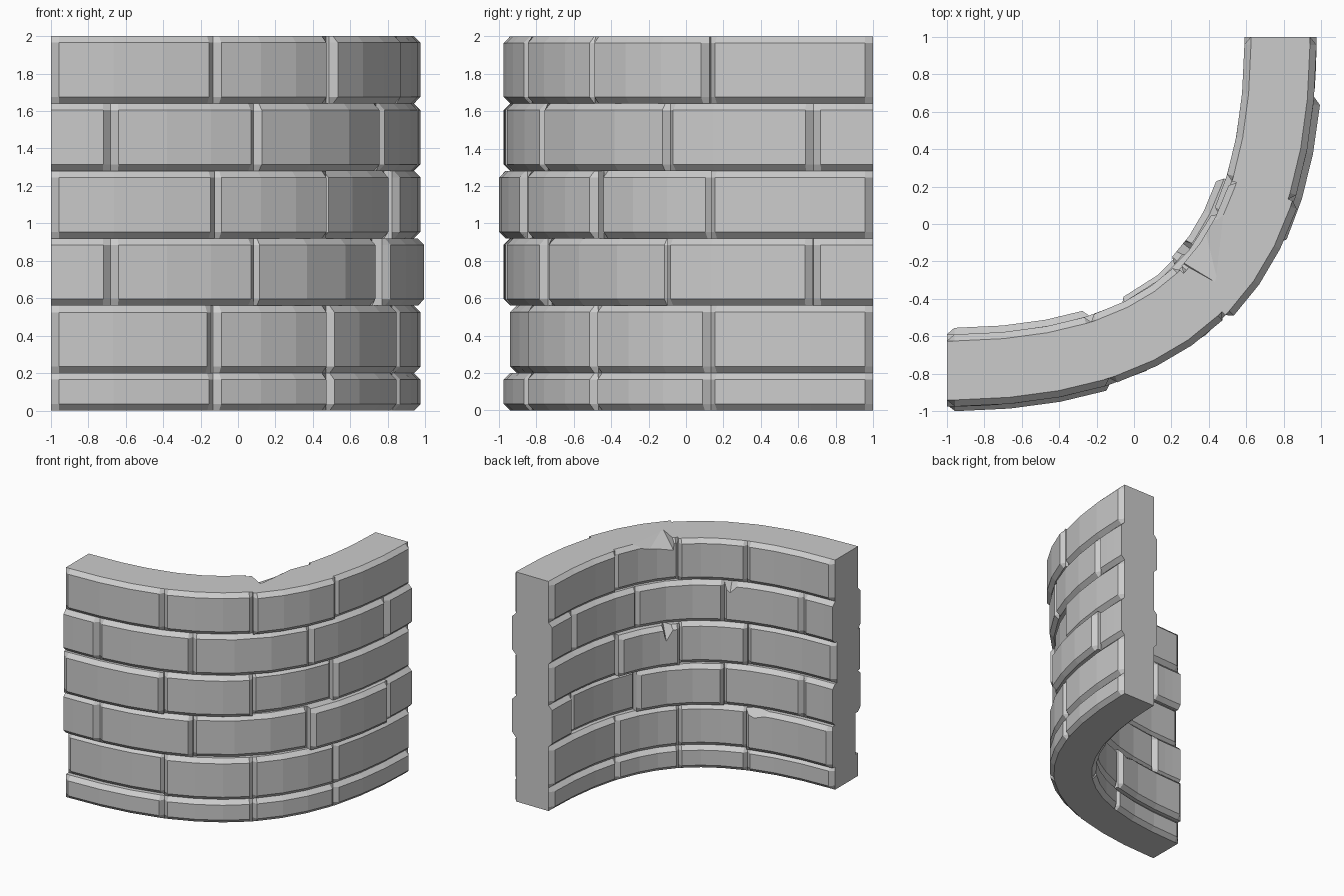
import bpy, bmesh
from mathutils import Vector

if "Cube" in bpy.data.objects:
    bpy.data.objects.remove(bpy.data.objects["Cube"])

T, B, E, H = 0.385, 0.035, 0.975, 1.35   # wall thickness, bevel, curve end, handle length


def pos(t, n, z):
    """Point on the curved plan at parameter t, n inward from the outer face."""
    p = [Vector(c) for c in ((-1, -E), (-1 + H, -E), (E, 1 - H), (E, 1))]
    s = 1 - t
    q = s**3 * p[0] + 3 * s * s * t * p[1] + 3 * s * t * t * p[2] + t**3 * p[3]
    d = (s * s * (p[1] - p[0]) + 2 * s * t * (p[2] - p[1]) + t * t * (p[3] - p[2])).normalized()
    return Vector((q.x - d.y * n, q.y + d.x * n, z))


def finish(bm, name):
    bmesh.ops.recalc_face_normals(bm, faces=bm.faces)
    me = bpy.data.meshes.new(name)
    bm.to_mesh(me)
    bm.free()
    ob = bpy.data.objects.new(name, me)
    bpy.context.collection.objects.link(ob)
    return ob


def brick(name, t0, t1, z0, z1, shift, bevel0, bevel1):
    bm = bmesh.new()
    dt, segs = 0.011, 3
    a = t0 + dt if bevel0 else t0
    b = t1 - dt if bevel1 else t1
    stations = [(a + (b - a) * i / segs, 0) for i in range(segs + 1)]
    if bevel0:
        stations.insert(0, (t0, B))
    if bevel1:
        stations.append((t1, B))
    rings = []
    for t, k in stations:
        sec = [(B, z0), (T - B, z0), (T - k, z0 + B), (T - k, z1 - B),
               (T - B, z1), (B, z1), (k, z1 - B), (k, z0 + B)]
        rings.append([bm.verts.new(pos(t, n + shift, z)) for n, z in sec])
    for r, s in zip(rings, rings[1:]):
        for i in range(8):
            j = (i + 1) % 8
            bm.faces.new((r[i], r[j], s[j], s[i]))
    bm.faces.new(rings[0])
    bm.faces.new(rings[-1])
    return finish(bm, name)


def chip(target, points):
    """Break a corner off a brick with a hidden convex cutter."""
    bm = bmesh.new()
    for p in points:
        bm.verts.new(p)
    bmesh.ops.convex_hull(bm, input=bm.verts)
    cut = finish(bm, target.name + "_chip_cutter")
    cut.hide_render = True
    cut.hide_viewport = True
    m = target.modifiers.new("chip", 'BOOLEAN')
    m.object, m.operation, m.solver = cut, 'DIFFERENCE', 'EXACT'


# Courses of bricks with alternating joints
levels = [0, 0.2, 0.56, 0.92, 1.28, 1.64, 2.0]
joints_a = [0, 0.25, 0.5, 0.75, 1]
joints_b = [0, 0.083, 0.328, 0.672, 0.917, 1]
# Bricks pushed inward (+) or outward (-)
shifts = {(1, 0): 0.035, (2, 2): 0.025, (2, 3): -0.035,
          (3, 0): -0.025, (3, 2): 0.045, (5, 2): -0.025}
bricks = {}
for row in range(6):
    odd = row in (2, 4)
    js = joints_b if odd else joints_a
    last = len(js) - 2
    for i in range(last + 1):
        bricks[row, i] = brick(f"brick_row{row + 1}_{i + 1}", js[i], js[i + 1],
                               levels[row], levels[row + 1], shifts.get((row, i), 0),
                               not (odd and i == 0), not (odd and i == last))

# Large chip in the top course
chip(bricks[5, 2], [(.45, -.32, 2.01), (.46, -.04, 2.01), (.51, .2, 2.01), (.2, -.18, 2.01),
                    (.4, .25, 2.01), (.22, -.18, 1.88), (.36, .05, 1.92)])

# Small chips on inner top edges: row, brick, start, tip, end, height
for row, i, t0, tm, t1, dz in [(4, 1, .25, .305, .335, .13), (3, 2, .5, .56, .575, .17),
                               (1, 0, .1, .22, .26, .09)]:
    z = levels[row + 1] + 0.01
    n = T + shifts.get((row, i), 0)
    chip(bricks[row, i], [pos(t0, n + .03, z), pos(t1, n + .03, z), pos(tm, n - .1, z),
                          pos(tm, n + .03, z - dz), pos(t1, n - .04, z)])
